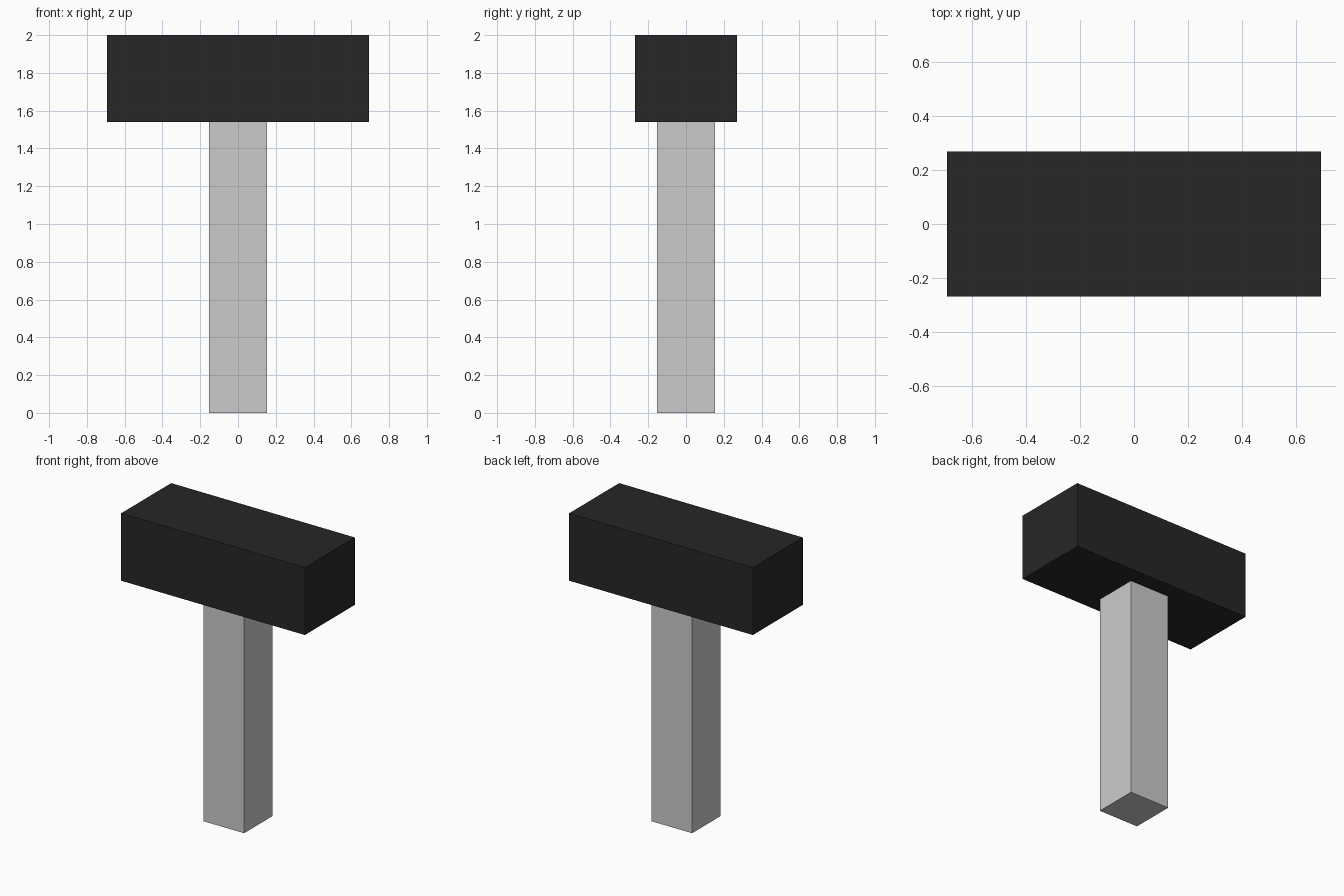
import bpy

if "Cube" in bpy.data.objects:
    bpy.data.objects.remove(bpy.data.objects["Cube"])


def box(name, size, z_bottom):
    """Box centred on x = y = 0, resting at z_bottom."""
    bpy.ops.mesh.primitive_cube_add(size=1, location=(0, 0, z_bottom + size[2] / 2))
    obj = bpy.context.object
    obj.name = name
    obj.scale = size
    bpy.ops.object.transform_apply(location=False, rotation=False, scale=True)
    return obj


HEAD_BOTTOM = 1.54

# Square handle, grey
box("handle", (0.306, 0.306, HEAD_BOTTOM), 0)

# Hammer head, near black
head = box("hammer_head", (1.385, 0.538, 2 - HEAD_BOTTOM), HEAD_BOTTOM)
dark = bpy.data.materials.new("dark_metal")
dark.diffuse_color = (0.02, 0.02, 0.022, 1)
dark.use_nodes = True
dark.node_tree.nodes["Principled BSDF"].inputs["Base Color"].default_value = dark.diffuse_color
head.data.materials.append(dark)
